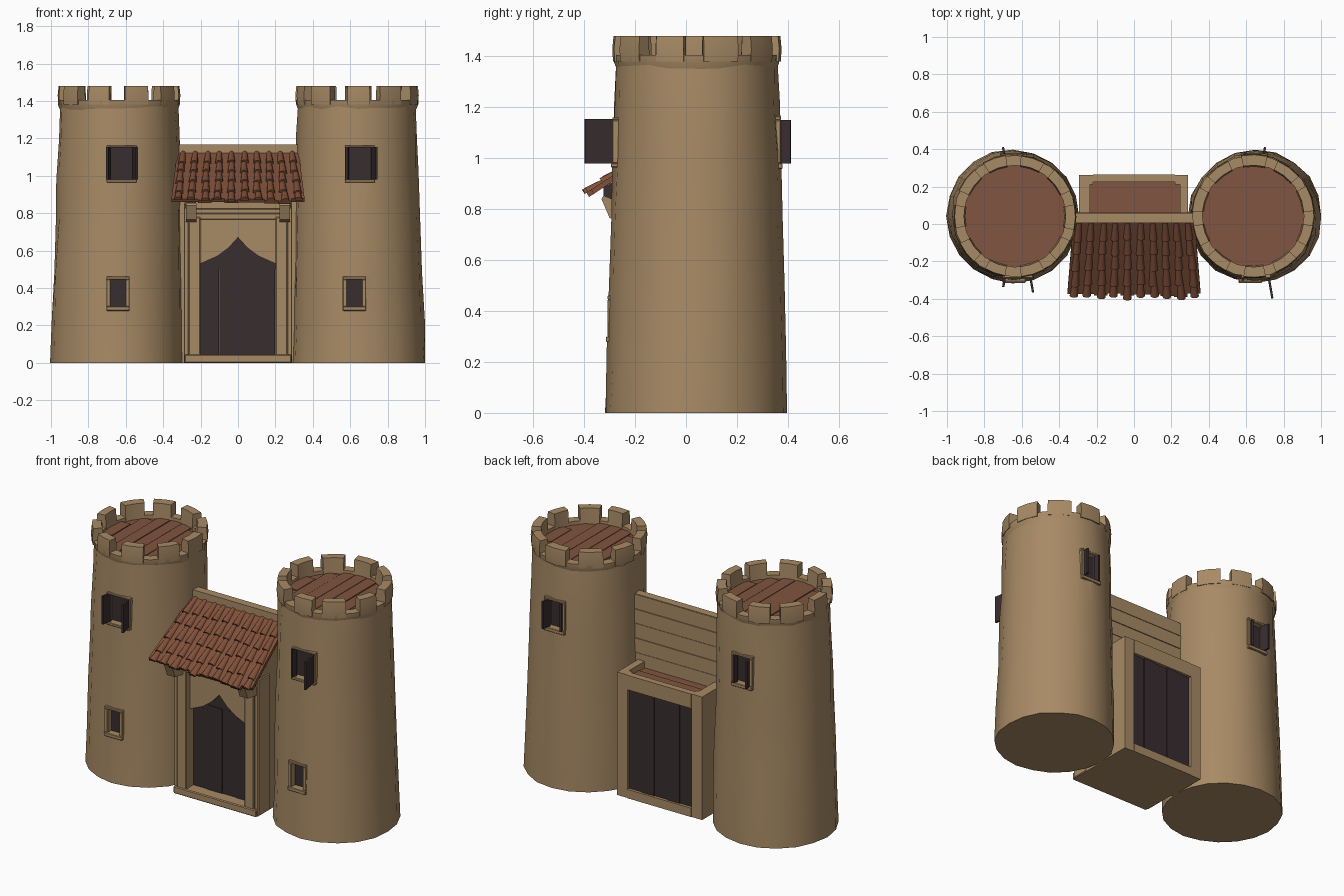
import bpy, bmesh, math, random
from mathutils import Matrix, Vector

if "Cube" in bpy.data.objects:
    bpy.data.objects.remove(bpy.data.objects["Cube"])

random.seed(4)
CY = 0.042  # tower centre in y


def material(name, rgb):
    m = bpy.data.materials.new(name)
    m.diffuse_color = (*rgb, 1)
    m.use_nodes = True
    m.node_tree.nodes["Principled BSDF"].inputs["Base Color"].default_value = m.diffuse_color
    return m


STONE = material("tan stone", (0.39, 0.255, 0.13))
FLOOR = material("brown planks", (0.215, 0.09, 0.05))
TILE = material("roof tile", (0.215, 0.08, 0.042))
DARK = material("dark wood", (0.04, 0.026, 0.029))


def finish(name, bm, mat, angle=35, cutters=()):
    def sharpen(b):
        bmesh.ops.recalc_face_normals(b, faces=b.faces)
        for f in b.faces:
            f.smooth = True
        for e in b.edges:
            e.smooth = len(e.link_faces) == 2 and e.calc_face_angle(9) < math.radians(angle)
    sharpen(bm)
    me = bpy.data.meshes.new(name)
    bm.to_mesh(me)
    bm.free()
    me.materials.append(mat)
    ob = bpy.data.objects.new(name, me)
    bpy.context.collection.objects.link(ob)
    if cutters:
        for c in cutters:
            m = ob.modifiers.new("cut", 'BOOLEAN')
            m.operation, m.solver, m.object = 'DIFFERENCE', 'EXACT', c
        dg = bpy.context.evaluated_depsgraph_get()
        new = bpy.data.meshes.new_from_object(ob.evaluated_get(dg))
        ob.modifiers.clear()
        ob.data = new
        b = bmesh.new()
        b.from_mesh(new)
        sharpen(b)
        b.to_mesh(new)
        b.free()
        for c in cutters:
            bpy.data.objects.remove(c)
    return ob


def add_box(bm, x0, x1, y0, y1, z0, z1, bevel=0.0, mat=None):
    m = Matrix.Translation(((x0 + x1) / 2, (y0 + y1) / 2, (z0 + z1) / 2)) @ Matrix.Diagonal(
        (abs(x1 - x0), abs(y1 - y0), abs(z1 - z0), 1))
    v = bmesh.ops.create_cube(bm, size=1, matrix=(mat or Matrix()) @ m)["verts"]
    if bevel:
        bmesh.ops.bevel(bm, geom=list({e for a in v for e in a.link_edges}), offset=bevel,
                        segments=1, affect='EDGES')


def boxes(name, mat, *dims, bevel=0.0):
    bm = bmesh.new()
    for d in dims:
        add_box(bm, *d, bevel=bevel)
    return finish(name, bm, mat)


def prism(name, mat, pts, a0, a1, axis='y'):
    bm = bmesh.new()
    place = (lambda p, a: (p[0], a, p[1])) if axis == 'y' else (lambda p, a: (a, p[0], p[1]))
    A = [bm.verts.new(place(p, a0)) for p in pts]
    B = [bm.verts.new(place(p, a1)) for p in pts]
    bm.faces.new(A)
    bm.faces.new(B)
    n = len(pts)
    for i in range(n):
        bm.faces.new((A[i], A[(i + 1) % n], B[(i + 1) % n], B[i]))
    return finish(name, bm, mat)


def radius(z):
    return 0.357 - 0.028 * z


def centre_x(z):
    return 0.648 - 0.009 * z


def window(s, side, cx, w, z0, z1, frame, label):
    """Frame and dark pane of one window; returns the niche cutter."""
    ys = CY + side * radius((z0 + z1) / 2)
    x0, x1 = cx - w / 2, cx + w / 2
    a, b = ys - side * 0.03, ys + side * 0.004
    boxes(label + "_frame", STONE,
          (x0 - frame, x0, a, b, z0, z1), (x1, x1 + frame, a, b, z0, z1),
          (x0 - frame, x1 + frame, a, b, z1, z1 + frame * 0.7),
          (x0 - frame, x1 + frame, a, b + side * 0.006, z0 - frame, z0), bevel=0.003)
    boxes(label + "_pane", DARK, (x0, x1, ys - side * 0.042, ys - side * 0.034, z0, z1))
    return boxes(label + "_cutter", STONE, (x0, x1, ys - side * 0.041, ys + side * 0.1, z0, z1))


def shutters(side, cx, w, z0, z1, lengths, label):
    bm = bmesh.new()
    for k, ln in zip((-1, 1), lengths):
        hinge = Matrix.Translation((cx + k * w / 2, CY + side * (radius(z0) - 0.02), 0))
        turn = Matrix.Rotation(-k * side * math.radians(10), 4, 'Z')
        add_box(bm, -0.006, 0.006, 0, side * (ln + 0.02), z0, z1, mat=hinge @ turn)
    finish(label + "_shutters", bm, DARK)


# Towers
N = 20
for s, tag in ((-1, "left"), (1, "right")):
    cut = [window(s, -1, -0.642 if s < 0 else 0.622, 0.08, 0.30, 0.445, 0.022, tag + "_lower_window"),
           window(s, -1, s * (0.622 if s < 0 else 0.652), 0.13, 0.98, 1.15, 0.016, tag + "_upper_window"),
           window(s, 1, s * 0.645, 0.10, 0.98, 1.15, 0.022, tag + "_back_window")]
    shutters(-1, s * (0.622 if s < 0 else 0.652), 0.13, 0.98, 1.155,
             (0.05, 0.08) if s < 0 else (0.015, 0.112), tag + "_front")
    shutters(1, s * 0.645, 0.09, 0.98, 1.15, (0.04, 0.015) if s < 0 else (0.015, 0.04), tag + "_back")

    # tapering, slightly uneven body
    bm = bmesh.new()
    rings = []
    for i, z in enumerate((0, 0.22, 0.5, 0.78, 1.0, 1.2, 1.37)):
        ring = []
        for k in range(N):
            t = 2 * math.pi * k / N
            j = random.uniform(-0.005, 0.004)
            r = radius(z) + j
            ring.append(bm.verts.new((s * centre_x(z) + r * math.cos(t), CY + r * math.sin(t),
                                      z + (random.uniform(-0.03, 0.03) if 0 < i < 6 else 0))))
        rings.append(ring)
    for A, B in zip(rings, rings[1:]):
        for k in range(N):
            bm.faces.new((A[k], A[(k + 1) % N], B[(k + 1) % N], B[k]))
    bm.faces.new(rings[0])
    bm.faces.new(rings[-1])
    finish(tag + "_tower", bm, STONE, 35, cut)

    # parapet ring with ten merlons
    cx = s * 0.637
    bm = bmesh.new()

    def arc(t0, t1, steps, prof, closed):
        loops = []
        for k in range(steps if closed else steps + 1):
            t = t0 + (t1 - t0) * k / steps
            loops.append([bm.verts.new((cx + r * math.cos(t), CY + r * math.sin(t), z)) for r, z in prof])
        n = len(prof)
        for k in range(steps):
            A, B = loops[k], loops[(k + 1) % len(loops)]
            for i in range(n):
                bm.faces.new((A[i], A[(i + 1) % n], B[(i + 1) % n], B[i]))
        if not closed:
            bm.faces.new(loops[0])
            bm.faces.new(loops[-1])

    arc(0, 2 * math.pi, N, [(0.305, 1.33), (0.324, 1.375), (0.326, 1.405), (0.272, 1.405), (0.272, 1.33)], True)
    for k in range(10):
        c = math.radians(-90 + 36 * k + (18 if s < 0 else 0) + random.uniform(-2, 2))
        h = math.radians(random.uniform(10, 12.5))
        o = random.uniform(0.326, 0.334)
        arc(c - h, c + h, 2, [(o - 0.003, 1.38), (o, 1.43), (o - 0.005, 1.481), (0.272, 1.481), (0.266, 1.39)], False)
    finish(tag + "_parapet", bm, STONE, 32)

    # plank floor inside the parapet
    bm = bmesh.new()
    bmesh.ops.create_cone(bm, segments=N, radius1=0.285, radius2=0.285, depth=0.02, cap_ends=True,
                          matrix=Matrix.Translation((cx, CY, 1.372)))
    for k in range(7):
        x0 = -0.27 + 0.077 * k
        x1 = x0 + 0.074
        half = math.sqrt(0.285 ** 2 - max(abs(x0), abs(x1)) ** 2)
        add_box(bm, cx + x0, cx + x1, CY - half, CY + half, 1.37, 1.385 + random.uniform(0, 0.005))
    finish(tag + "_tower_floor", bm, FLOOR)

# Curtain wall behind the roof, with faint stone courses
boxes("curtain_wall", STONE, (-0.35, 0.35, 0.005, 0.055, 0, 1.168),
      *[(-0.35, 0.35, 0.01, 0.058 + 0.003 * (k % 2), 0.72 + 0.09 * k, 0.805 + 0.09 * k) for k in range(5)])

# Gatehouse body, sloping under the roof
prism("gatehouse_body", STONE, [(-0.125, 0), (-0.125, 0.98), (0.02, 1.09), (0.02, 0)], -0.285, 0.285, 'x')
arch = [(0.285, 0), (0.285, 0.9), (-0.285, 0.9), (-0.285, 0), (-0.2, 0), (-0.2, 0.53),
        (-0.11, 0.57), (-0.05, 0.615), (0, 0.67), (0.05, 0.615), (0.11, 0.57), (0.2, 0.53), (0.2, 0)]
prism("arch_wall", STONE, arch, -0.185, -0.12)
boxes("gate_posts", STONE,
      *[(s * 0.2, s * 0.265, -0.225, -0.12, 0.02, 0.78) for s in (-1, 1)],
      *[(s * 0.262, s * 0.29, -0.215, -0.1, 0, 0.85) for s in (-1, 1)],
      (-0.24, 0.24, -0.215, -0.12, 0.765, 0.80), (-0.28, 0.28, -0.235, -0.12, 0.82, 0.87),
      (-0.285, 0.285, -0.23, -0.1, 0, 0.045), bevel=0.005)
boxes("front_door", DARK, *[(-0.2 + 0.1 * k, -0.101 + 0.1 * k, -0.152 - 0.004 * (k % 2), -0.11, 0.04,
                             0.54 if k in (0, 3) else 0.57) for k in range(4)])
prism("front_door_top", DARK, [(-0.21, 0.5), (-0.21, 0.56), (0, 0.69), (0.21, 0.56), (0.21, 0.5)], -0.151, -0.11)

# Rear gatehouse bay: rim, recessed floor and back door
boxes("rear_bay", STONE, (-0.295, 0.29, 0.03, 0.235, 0, 0.69),
      (-0.295, -0.22, 0.21, 0.262, 0.0, 0.765), (0.22, 0.29, 0.21, 0.262, 0.0, 0.765),
      (-0.22, 0.22, 0.225, 0.265, 0.675, 0.765), (-0.22, 0.22, 0.225, 0.265, 0, 0.055),
      (-0.295, -0.235, 0.05, 0.23, 0.6, 0.765), (0.245, 0.29, 0.05, 0.23, 0.6, 0.765))
boxes("rear_floor", FLOOR, *[(-0.25, 0.25, 0.055 + 0.058 * k, 0.112 + 0.058 * k, 0.68, 0.725 + 0.004 * (k % 2))
                             for k in range(3)])
boxes("back_door", DARK, *[(-0.22 + 0.088 * k, -0.133 + 0.088 * k, 0.225, 0.247 + 0.005 * (k % 2), 0.05, 0.68)
                           for k in range(5)])

# Roof brackets: dark wood on a stone corbel
for s, tag in ((-1, "left"), (1, "right")):
    prism(tag + "_roof_bracket", DARK, [(-0.2, 0.80), (-0.325, 0.85), (-0.325, 0.885), (-0.2, 0.96)],
          s * 0.225, s * 0.275, 'x')
    prism(tag + "_corbel", STONE, [(-0.2, 0.75), (-0.30, 0.765), (-0.332, 0.84), (-0.325, 0.852), (-0.2, 0.802)],
          s * 0.222, s * 0.278, 'x')

# Tiled lean-to roof: thin slab plus rows of tapered cover tiles
top = Vector((0, 0.01, 1.12))
down = Vector((0, -0.40, -0.26))
L = down.length
down.normalize()
up = Vector((0, down.z, -down.y))


def on_roof(u, v, w):
    return Vector((u * (1 + 0.1 * v / L), 0, 0)) + top + down * v + up * w


bm = bmesh.new()
COLS, ROWS = 10, 5
pitch = 0.65 / COLS
for c in range(COLS):  # pans with a ragged lower edge
    x0, x1, ln = -0.325 + c * pitch, -0.325 + (c + 1) * pitch, L + random.uniform(-0.03, 0.0)
    q = [[bm.verts.new(on_roof(x, v, w)) for x, v in ((x0, 0), (x1, 0), (x1, ln), (x0, ln))] for w in (-0.015, 0.005)]
    bm.faces.new(q[0])
    bm.faces.new(q[1])
    for i in range(4):
        bm.faces.new((q[0][i], q[0][(i + 1) % 4], q[1][(i + 1) % 4], q[1][i]))
for c in range(COLS):
    for r in range(ROWS):
        u = -0.325 + (c + 0.5) * pitch + random.uniform(-0.004, 0.004)
        v0 = r * L / ROWS
        v1 = v0 + L / ROWS + random.uniform(0.0, 0.02) - (0.012 if r == ROWS - 1 else 0)
        ends = []
        for v, rad, lift in ((v0, 0.014, 0.0), (v1, 0.021, 0.004)):
            ends.append([bm.verts.new(on_roof(u + rad * math.cos(t), v, lift + rad * math.sin(t)))
                         for t in [math.pi * k / 5 for k in range(6)]])
        A, B = ends
        for k in range(6):
            bm.faces.new((A[k], A[(k + 1) % 6], B[(k + 1) % 6], B[k]))
        bm.faces.new(A)
        bm.faces.new(B)
finish("tiled_roof", bm, TILE, 45)
